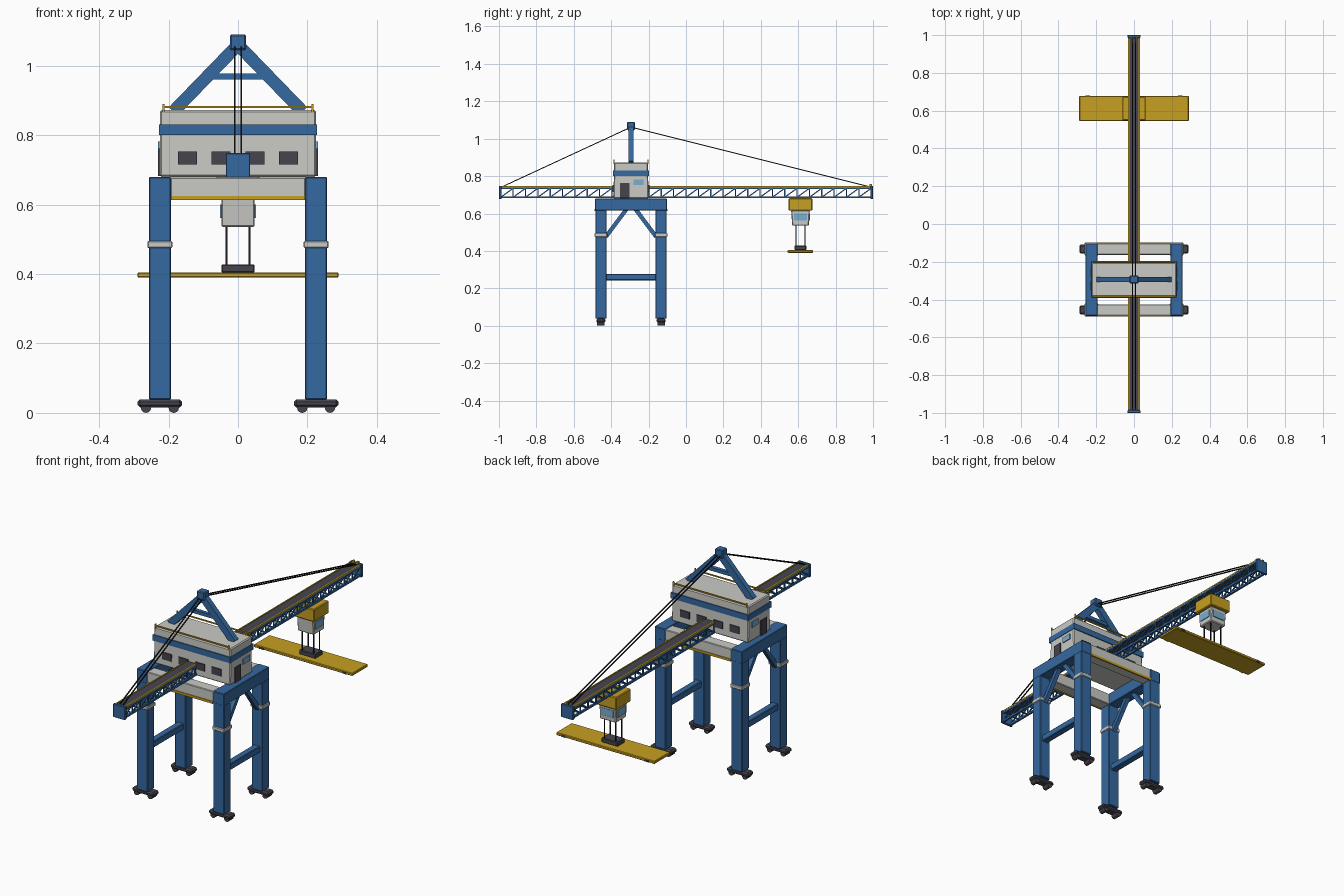
import bpy, bmesh
from math import pi
from mathutils import Vector, Matrix

if "Cube" in bpy.data.objects:
    bpy.data.objects.remove(bpy.data.objects["Cube"], do_unlink=True)


def material(name, rgb):
    m = bpy.data.materials.new(name)
    m.use_nodes = True
    m.diffuse_color = (*rgb, 1)
    m.node_tree.nodes["Principled BSDF"].inputs["Base Color"].default_value = (*rgb, 1)
    return m


BLUE = material("crane blue", (0.036, 0.14, 0.35))
WHITE = material("pale grey", (0.59, 0.59, 0.56))
YELLOW = material("safety yellow", (0.57, 0.35, 0.015))
DARK = material("dark grey", (0.061, 0.058, 0.076))
GLASS = material("window blue", (0.19, 0.43, 0.65))
BLACK = material("cable black", (0.012, 0.012, 0.014))


def finish(name, bm, mat, bevel=0):
    mesh = bpy.data.meshes.new(name)
    bm.to_mesh(mesh)
    bm.free()
    mesh.materials.append(mat)
    ob = bpy.data.objects.new(name, mesh)
    bpy.context.collection.objects.link(ob)
    if bevel:
        mod = ob.modifiers.new("edge bevel", "BEVEL")
        mod.width = bevel
        mod.segments = 1
    return ob


def add_box(bm, x, y, z):
    """Axis-aligned box from (low, high) ranges."""
    size = [b - a for a, b in (x, y, z)]
    centre = [(a + b) / 2 for a, b in (x, y, z)]
    mat = Matrix.Translation(centre) @ Matrix.Diagonal((*size, 1))
    return bmesh.ops.create_cube(bm, size=1, matrix=mat)["verts"]


def add_beam(bm, p, q, w, d):
    """Rectangular bar between two points."""
    p, q = Vector(p), Vector(q)
    along = (q - p).normalized()
    side = along.cross(Vector((0, 1, 0)) if abs(along.y) < 0.1 else Vector((1, 0, 0))).normalized()
    rot = Matrix((side, along.cross(side), along)).transposed().to_4x4()
    mat = Matrix.Translation((p + q) / 2) @ rot @ Matrix.Diagonal((w, d, (q - p).length, 1))
    bmesh.ops.create_cube(bm, size=1, matrix=mat)


def boxes(name, mat, items, bevel=0):
    bm = bmesh.new()
    for item in items:
        add_box(bm, *item)
    return finish(name, bm, mat, bevel)


def beams(name, mat, items, bevel=0):
    bm = bmesh.new()
    for item in items:
        add_beam(bm, *item)
    return finish(name, bm, mat, bevel)


def around(c, half):
    return (c - half, c + half)


MID = -0.294          # portal centre along y
LEG_X, LEG_DY = 0.225, 0.161
SIDES = (-1, 1)
ENDS = {-1: "front", 1: "rear"}
HANDS = {-1: "right", 1: "left"}

# Portal legs, collars and wheeled bogies
for sx in SIDES:
    x = sx * LEG_X
    for sy in SIDES:
        y = MID + sy * LEG_DY
        tag = f"{ENDS[sy]}_{HANDS[sx]}"
        boxes(f"leg_{tag}", BLUE, [(around(x, .032), around(y, .03), (.038, .62))], .003)
        boxes(f"leg_collar_{tag}", WHITE, [(around(x, .036), around(y, .034), (.475, .495))], .003)
        boxes(f"bogie_{tag}", DARK, [(around(x, .064), around(y, .024), (.016, .039))], .007)
        bm = bmesh.new()
        for sw in SIDES:
            place = Matrix.Translation((x + sw * .04, y, .015)) @ Matrix.Rotation(pi / 2, 4, "X")
            bmesh.ops.create_cone(bm, cap_ends=True, segments=12, radius1=.015,
                                  radius2=.015, depth=.04, matrix=place)
        finish(f"bogie_wheels_{tag}", bm, DARK)

    # Side frame beams and diagonal knees
    boxes(f"top_side_beam_{HANDS[sx]}", BLUE,
          [(around(x, .032), around(MID, .192), (.615, .68))], .003)
    boxes(f"low_side_beam_{HANDS[sx]}", BLUE,
          [(around(x, .018), around(MID, .135), (.243, .277))], .003)
    beams(f"knee_braces_{HANDS[sx]}", BLUE,
          [((x, MID + s * .135, .475), (x, MID + s * .025, .622), .022, .022) for s in SIDES])

# Portal cross beams with yellow edge strips
for sy in SIDES:
    y = MID + sy * LEG_DY
    boxes(f"cross_beam_{ENDS[sy]}", WHITE, [(around(0, .195), around(y, .03), (.617, .678))], .003)
    boxes(f"cross_beam_strip_{ENDS[sy]}", YELLOW,
          [(around(0, .193), around(y + sy * .03, .004), (.613, .625))])

# Machinery house
bm = bmesh.new()
verts = add_box(bm, around(0, .225), around(MID, .094), (.68, .872))
for v in verts:
    if v.co.z > .8:
        v.co.y = MID + (v.co.y - MID) * .96
finish("machinery_house", bm, WHITE, .005)
boxes("house_band", BLUE, [(around(0, .228), around(MID, .097), (.80, .831))])
boxes("house_windows", DARK,
      [(around(x, .0275), around(MID + s * .094, .004), (.716, .753))
       for s in SIDES for x in (-.146, -.049, .049, .146)])
boxes("house_doors", DARK, [(around(s * .226, .004), (-.352, -.302), (.682, .762)) for s in SIDES])
boxes("house_side_windows", GLASS,
      [(around(s * .226, .004), (-.282, -.228), (.753, .782)) for s in SIDES])
rails = []
for s in SIDES:
    y = MID + s * .091
    rails.append((around(0, .218), around(y, .003), (.878, .884)))
    rails += [(around(x, .003), around(y, .003), (.865, .89)) for x in (-.215, .215)]
boxes("roof_rails", YELLOW, rails)

# A-frame mast
beams("mast_legs", BLUE,
      [((s * .186, MID, .868), (0, MID, 1.06), .036, .028) for s in SIDES])
boxes("mast_crossbar", BLUE, [(around(0, .095), around(MID, .01), (.96, .978))])
boxes("mast_head", BLUE, [(around(0, .023), around(MID, .021), (1.045, 1.09))], .004)

# Boom trusses, deck, kerbs and end blocks
PANELS = 30
step = 1.98 / PANELS
truss = []
for sx in SIDES:
    x = sx * .025
    truss += [((x, -.99, z), (x, .99, z), .01, .01) for z in (.687, .735)]
    for i in range(PANELS):
        y = -.99 + i * step
        truss.append(((x, y, .687), (x, y, .735), .006, .006))
        truss.append(((x, y, .687), (x, y + step, .735), .006, .006))
for i in range(PANELS + 1):
    y = -.99 + i * step
    truss.append(((-.025, y, .687), (.025, y, .687), .006, .006))
beams("boom_truss", BLUE, truss)
boxes("boom_deck", DARK, [(around(0, .026), (-.99, .99), (.734, .743))])
boxes("boom_kerbs", YELLOW, [(around(s * .028, .003), (-.99, .99), (.739, .746)) for s in SIDES])
boxes("boom_end_blocks", BLUE,
      [(around(0, .035), around(s * .993, .007), (.678, .748)) for s in SIDES], .002)
boxes("boom_tip_lugs", YELLOW, [(around(s * .012, .005), (.982, .994), (.745, .758)) for s in SIDES])

# Stay cables from mast head to both boom ends
beams("stay_cables", BLACK,
      [((x, MID, 1.062), (x, y, .742), .005, .005) for x in (-.009, .009) for y in (-.985, .985)])

# Trolley and operator cab
TY = .612
boxes("trolley", YELLOW, [(around(0, .062), around(TY, .063), (.615, .682))], .004)
bm = bmesh.new()
for v in add_box(bm, around(0, .048), around(TY, .05), (.535, .617)):
    if v.co.z < .55:
        v.co.y = TY + (v.co.y - TY) * .88
finish("operator_cab", bm, WHITE, .004)
boxes("cab_windows", GLASS,
      [(around(s * .048, .004), around(TY, .035), (.562, .6)) for s in SIDES]
      + [(around(0, .036), around(TY + .047, .004), (.562, .6))])

# Hoist ropes, head block and container spreader
beams("hoist_ropes", BLACK,
      [((x, TY + y, .425), (x, TY + y, .538), .005, .005)
       for x in (-.033, .033) for y in (-.025, .025)])
boxes("head_block", DARK, [(around(0, .048), around(TY, .031), (.404, .428))], .003)
boxes("spreader", YELLOW, [(around(0, .29), around(TY, .066), (.39, .405))], .003)
boxes("spreader_locks", DARK,
      [(around(sx * .245, .012), around(TY + sy * .064, .004), (.391, .402))
       for sx in SIDES for sy in SIDES])
